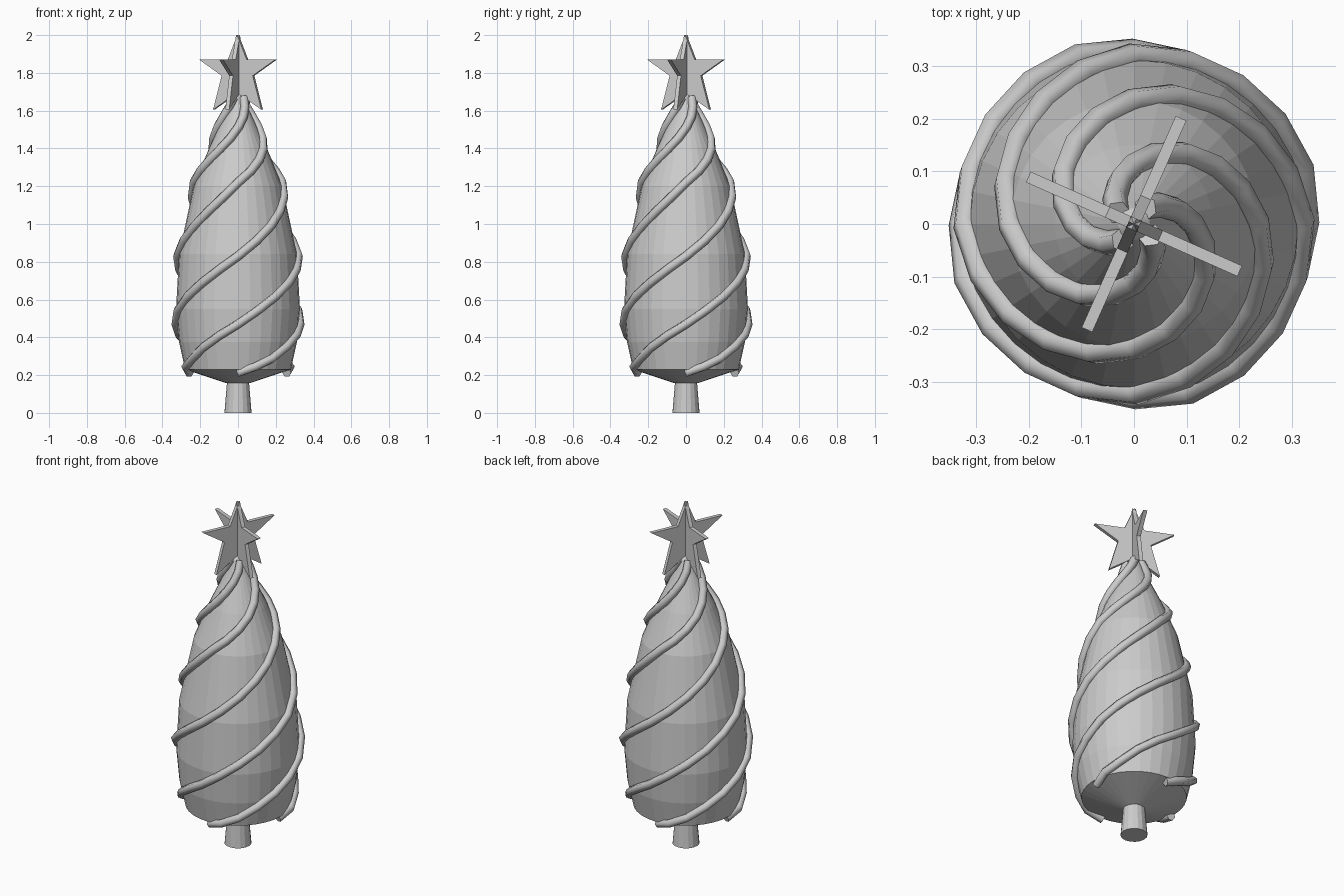
import bpy, bmesh
from math import sin, cos, radians, pi

if "Cube" in bpy.data.objects:
    bpy.data.objects.remove(bpy.data.objects["Cube"])

# foliage profile (radius, height)
BODY = [(0.0, 0.155), (0.06, 0.157), (0.28, 0.23), (0.312, 0.375), (0.328, 0.55),
        (0.312, 0.84), (0.235, 1.2), (0.15, 1.41), (0.06, 1.6), (0.03, 1.67), (0.0, 1.7)]
# garland climb (turn in degrees, height)
CLIMB = [(0, 0.212), (30, 0.265), (90, 0.47), (180, 0.83), (270, 1.22), (360, 1.51), (415, 1.67)]


def lerp_table(table, t):
    for (a, va), (b, vb) in zip(table, table[1:]):
        if t <= b:
            return va + (vb - va) * (t - a) / (b - a)
    return table[-1][1]


def add_mesh(name, bm):
    bmesh.ops.recalc_face_normals(bm, faces=bm.faces)
    me = bpy.data.meshes.new(name)
    bm.to_mesh(me)
    bm.free()
    ob = bpy.data.objects.new(name, me)
    bpy.context.collection.objects.link(ob)
    return ob


def lathe(name, profile, sides):
    bm = bmesh.new()
    vs = [bm.verts.new((r, 0, z)) for r, z in profile]
    es = [bm.edges.new(p) for p in zip(vs, vs[1:])]
    bmesh.ops.spin(bm, geom=vs + es, cent=(0, 0, 0), axis=(0, 0, 1),
                   angle=2 * pi, steps=sides, use_duplicate=False)
    bmesh.ops.remove_doubles(bm, verts=bm.verts, dist=1e-4)
    return add_mesh(name, bm)


def garland(name, start):
    cu = bpy.data.curves.new(name, 'CURVE')
    cu.dimensions = '3D'
    cu.bevel_depth = 0.024
    cu.bevel_resolution = 1
    cu.use_fill_caps = True
    n = 23
    sp = cu.splines.new('POLY')
    sp.points.add(n)
    radius_at = [(z, r) for r, z in BODY]
    for i in range(n + 1):
        turn = 415 * i / n
        z = lerp_table(CLIMB, turn)
        r = max(lerp_table(radius_at, z), 0.25 if i == 0 else 0) + 0.008
        a = radians(start + turn)
        sp.points[i].co = (r * cos(a), r * sin(a), z, 1)
    ob = bpy.data.objects.new(name, cu)
    bpy.context.collection.objects.link(ob)
    bpy.ops.object.select_all(action='DESELECT')
    ob.select_set(True)
    bpy.context.view_layer.objects.active = ob
    bpy.ops.object.convert(target='MESH')


def star(name, angle):
    half = [(0.055, 1.87), (0.22, 1.87), (0.09, 1.785), (0.14, 1.605)]
    pts = [(0, 2.0)] + half + [(0, 1.695)] + [(-x, z) for x, z in reversed(half)]
    bm = bmesh.new()
    f = bm.faces.new([bm.verts.new((x, -0.011, z)) for x, z in pts])
    ext = bmesh.ops.extrude_face_region(bm, geom=[f], use_keep_orig=True)
    for v in ext['geom']:
        if isinstance(v, bmesh.types.BMVert):
            v.co.y = 0.011
    add_mesh(name, bm).rotation_euler.z = angle


# trunk and foliage
lathe("trunk", [(0, 0), (0.072, 0), (0.055, 0.2), (0, 0.2)], 16)
lathe("foliage", BODY, 32)

# four spiral garlands
for k in range(4):
    garland("garland_%d" % (k + 1), -90 + 90 * k)

# crossed flat stars on top
star("star_a", radians(-24))
star("star_b", radians(66))
